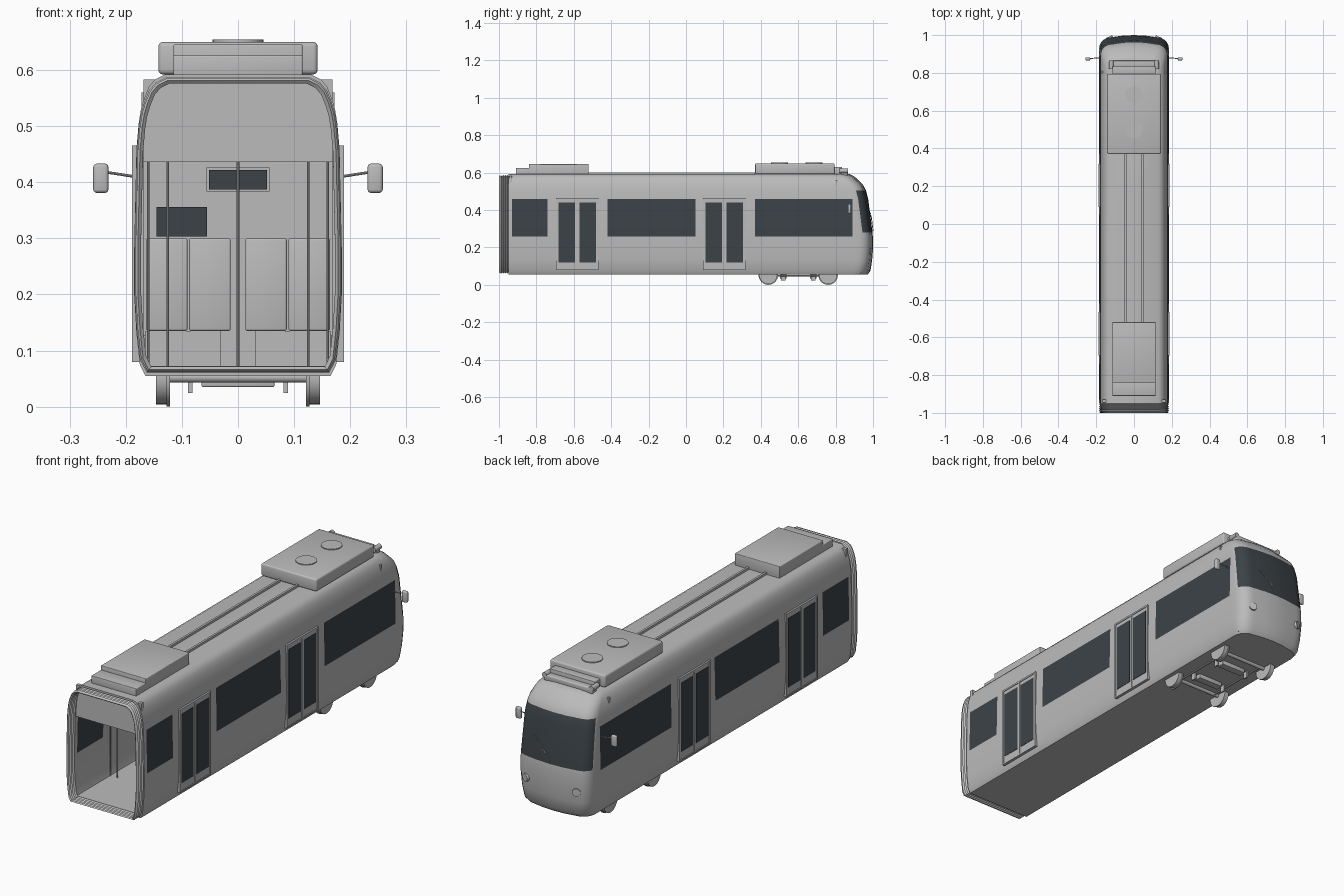
import bpy, bmesh, math
from mathutils import Vector

if "Cube" in bpy.data.objects:
    bpy.data.objects.remove(bpy.data.objects["Cube"], do_unlink=True)


def material(name, rgb):
    m = bpy.data.materials.new(name)
    m.use_nodes = True
    m.diffuse_color = (*rgb, 1)
    m.node_tree.nodes["Principled BSDF"].inputs["Base Color"].default_value = (*rgb, 1)
    return m


GREY = material("light grey paint", (0.5, 0.5, 0.5))
GLASS = material("dark glass", (0.045, 0.055, 0.063))


def finish(name, bm, mats=(GREY,), thickness=0):
    bmesh.ops.recalc_face_normals(bm, faces=bm.faces)
    me = bpy.data.meshes.new(name)
    bm.to_mesh(me)
    bm.free()
    ob = bpy.data.objects.new(name, me)
    bpy.context.collection.objects.link(ob)
    for m in mats:
        me.materials.append(m)
    bpy.ops.object.select_all(action='DESELECT')
    bpy.context.view_layer.objects.active = ob
    ob.select_set(True)
    if thickness:
        mod = ob.modifiers.new("shell", 'SOLIDIFY')
        mod.thickness = thickness
        mod.offset = -1
        bpy.ops.object.modifier_apply(modifier=mod.name)
    bpy.ops.object.shade_smooth_by_angle(angle=math.radians(35))
    return ob


def box(name, x, y, z, mat=GREY, bevel=0):
    """Box from (min, max) pairs."""
    bm = bmesh.new()
    bmesh.ops.create_cube(bm, size=1)
    for v in bm.verts:
        v.co = [(a + b) / 2 + c * (b - a) for (a, b), c in zip((x, y, z), v.co)]
    if bevel:
        bmesh.ops.bevel(bm, geom=bm.edges[:], offset=bevel, segments=3,
                        profile=0.5, affect='EDGES')
    return finish(name, bm, (mat,))


def rod(name, a, b, r, mat=GREY, sides=10):
    """Cylinder between two points."""
    a, b = Vector(a), Vector(b)
    bm = bmesh.new()
    bmesh.ops.create_cone(bm, cap_ends=True, segments=sides, radius1=r, radius2=r,
                          depth=(b - a).length)
    q = Vector((0, 0, 1)).rotation_difference(b - a)
    for v in bm.verts:
        v.co = q @ v.co + (a + b) / 2
    return finish(name, bm, (mat,))


def span(s, a, b):
    """Mirror an x range onto side s."""
    return (a, b) if s > 0 else (-b, -a)


# Height, half width and nose position of the body shell
LEVELS = [(.055, .165, .972), (.075, .175, .986), (.13, .181, .995), (.2, .185, 1),
          (.26, .185, .999), (.28, .185, .997), (.46, .181, .974), (.505, .177, .962),
          (.53, .173, .95), (.55, .167, .932), (.57, .159, .912), (.583, .148, .895),
          (.592, .13, .875)]
SIDE_Y = [-.95, -.93, -.74, -.42, .05, .37, .89]
R, BOW = .06, .012


def outline(w, n):
    y0 = n - BOW - R
    half = [(w, min(y, y0)) for y in SIDE_Y]
    for k in range(6):
        t = math.radians(18 * k)
        half.append((w - R + R * math.cos(t), y0 + R * math.sin(t)))
    half.append(((w - R) / 2, n - BOW / 4))
    return half + [(0, n)] + [(-x, y) for x, y in reversed(half)]


# Body shell with side windows and windscreen
bm = bmesh.new()
rows = [[bm.verts.new((x, y, z)) for x, y in outline(w, n)] for z, w, n in LEVELS]
last = len(rows[0]) - 1
for i in range(len(rows) - 1):
    lo, hi = LEVELS[i][0], LEVELS[i + 1][0]
    for j in range(last):
        f = bm.faces.new((rows[i][j], rows[i][j + 1], rows[i + 1][j + 1], rows[i + 1][j]))
        m = min(j, last - 1 - j)
        side = m in (1, 3, 5) and lo >= .26 and hi <= .46
        screen = m >= 8 and lo >= .28 and hi <= .505
        f.material_index = int(side or screen)
bm.faces.new(rows[0])
bm.faces.new(rows[-1])
bmesh.ops.remove_doubles(bm, verts=bm.verts[:], dist=1e-5)
finish("body_shell", bm, (GREY, GLASS), .012)

# Ribbed gangway bellows around the open end
bm = bmesh.new()
section = [(w, z) for z, w, n in LEVELS]
section += [(-x, z) for x, z in reversed(section)]
rings = []
for k in range(11):
    sx, sz = (.965, .96) if k % 2 == 0 else (.935, .94)
    y = -1 + .0055 * k
    rings.append([bm.verts.new((x * sx, y, .326 + (z - .326) * sz)) for x, z in section])
count = len(section)
for a, b in zip(rings, rings[1:]):
    for j in range(count):
        k = (j + 1) % count
        bm.faces.new((a[j], a[k], b[k], b[j]))
finish("gangway_bellows", bm, thickness=.006)

# Interior floor, ceiling, end header and cab bulkhead
box("floor", (-.168, .168), (-.95, .93), (.064, .072))
box("ceiling", (-.172, .172), (-.93, .8), (.436, .442))
box("end_header", (-.168, .168), (-.945, -.93), (.436, .583))
box("cab_bulkhead", (-.172, .172), (.8, .81), (.07, .56))
box("display_frame", (-.056, .056), (.793, .8), (.383, .426))
box("display_screen", (-.052, .052), (.789, .793), (.387, .422), GLASS)
box("bulkhead_window", (-.145, -.055), (.792, .8), (.303, .356), GLASS)

# Double doors: frame, leaves and glazing
for s in (-1, 1):
    for y0, y1 in ((-.695, -.467), (.09, .318)):
        mid = (y0 + y1) / 2
        box("door_panel", span(s, .168, .186), (y0, y1), (.085, .46))
        for a, b in ((y0, y0 + .006), (mid - .004, mid + .004), (y1 - .006, y1)):
            box("door_post", span(s, .18, .189), (a, b), (.08, .465))
        box("door_header", span(s, .18, .189), (y0, y1), (.457, .465))
        box("door_sill", span(s, .175, .189), (y0, y1), (.08, .086))
        for a, b in ((y0 + .014, mid - .012), (mid + .012, y1 - .014)):
            box("door_glass", span(s, .18, .1875), (a, b), (.12, .44), GLASS)
        # Grab poles beside the doorway
        for y in (y0 - .01, y1 + .01):
            rod("grab_pole", (s * .125, y, .07), (s * .125, y, .437), .0025)
            rod("door_pole", (s * .16, y, .07), (s * .16, y, .437), .0025)
for y in (-.58, .2):
    rod("centre_pole", (0, y, .07), (0, y, .437), .003)

# Seat pairs
for s in (-1, 1):
    for y in (-.4, -.24, -.08, .4, .56, .7):
        for a in (.013, .09):
            b = a + .074
            box("seat_cushion", span(s, a, b), (y, y + .075), (.135, .158), bevel=.004)
            box("seat_back", span(s, a, b), (y - .012, y + .005), (.135, .3), bevel=.004)
        box("seat_base", span(s, .03, .165), (y + .01, y + .06), (.07, .135))

# Roof equipment
box("rear_roof_unit", (-.115, .115), (-.84, -.52), (.585, .646), bevel=.003)
box("rear_roof_step", (-.115, .115), (-.91, -.835), (.585, .626), bevel=.003)
box("front_roof_unit", (-.142, .142), (.37, .795), (.592, .65), bevel=.008)
box("front_roof_step", (-.115, .115), (.79, .835), (.585, .63), bevel=.003)
box("front_roof_ledge", (-.125, .125), (.83, .865), (.585, .612), bevel=.005)
for y in (.5, .685):
    rod("roof_fan", (0, y, .645), (0, y, .654), .045, sides=32)
for x in (-.045, .045):
    box("roof_rail", (x - .005, x + .005), (-.52, .37), (.588, .602))
for s in (-1, 1):
    rod("roof_horn", (s * .12, .82, .61), (s * .12, .865, .61), .012, sides=16)

# Mirrors and headlights
for s in (-1, 1):
    rod("mirror_arm", (s * .178, .88, .409), (s * .236, .876, .418), .0025)
    box("mirror_head", span(s, .231, .258), (.866, .882), (.381, .433), bevel=.006)
    rod("headlight", (s * .122, .97, .18), (s * .132, .992, .18), .018, sides=24)

# Windscreen wiper
rod("wiper_arm", (0, 1.0, .29), (.055, .991, .36), .002)
rod("wiper_blade", (.02, .9965, .325), (.09, .986, .385), .002)

# Bogie: wheels, axles, brakes and motors
for y in (.44, .76):
    rod("axle", (-.13, y, .052), (.13, y, .052), .009, sides=16)
    for s in (-1, 1):
        rod("wheel", (s * .125, y, .052), (s * .146, y, .052), .048, sides=32)
        rod("wheel_flange", (s * .121, y, .052), (s * .127, y, .052), .052, sides=32)
        box("wheel_arch", span(s, .134, .168), (y - .055, y + .055), (.07, .13), bevel=.006)
for y in (.52, .68):
    box("motor_box", (-.065, .065), (y - .018, y + .018), (.035, .06), bevel=.003)
    for s in (-1, 1):
        box("brake_plate", span(s, .081, .089), (y - .012, y + .012), (.024, .06))
for s in (-1, 1):
    rod("bogie_rod", (s * .1, .44, .05), (s * .1, .76, .05), .004)
